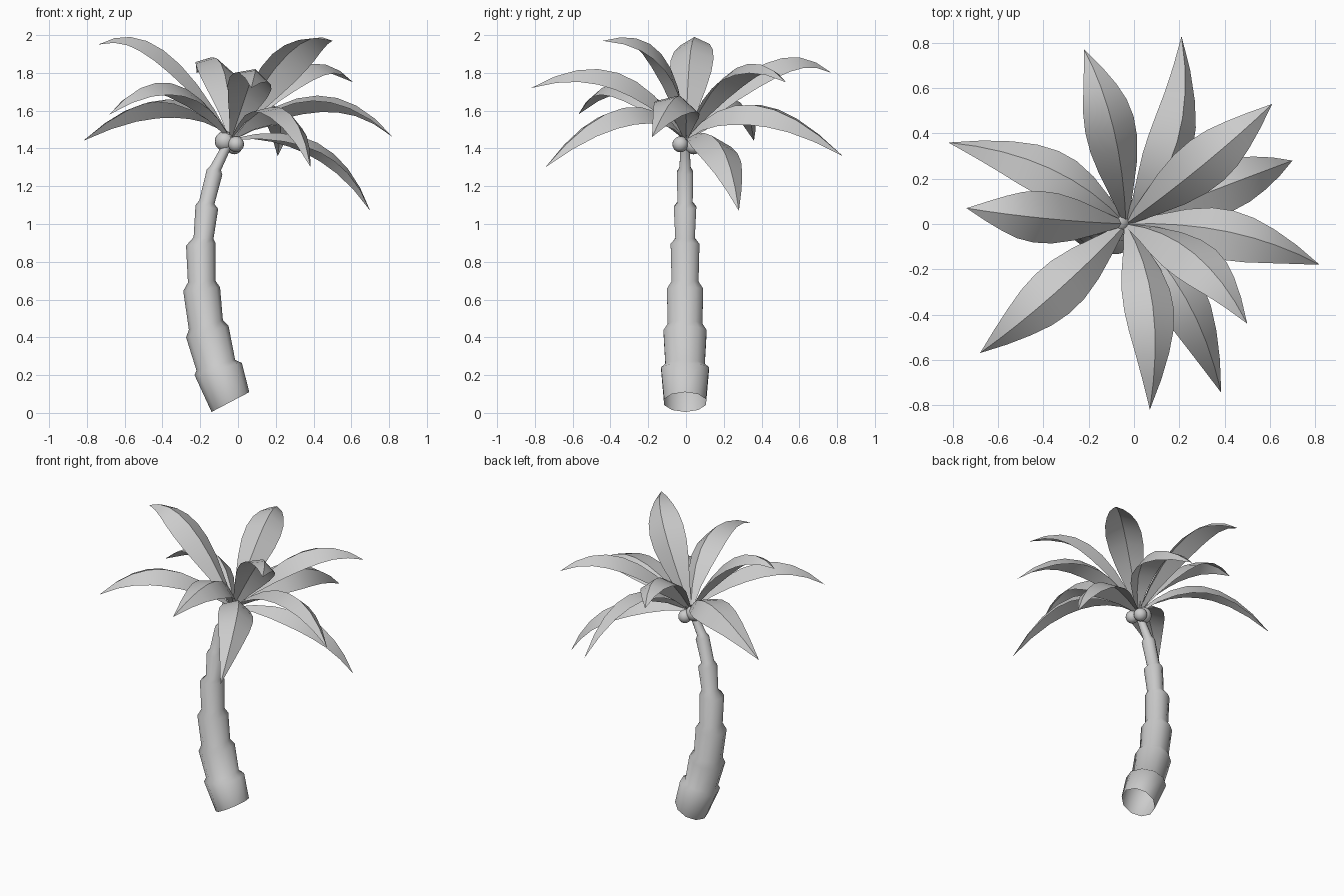
import bpy, bmesh, math
from mathutils import Vector

if "Cube" in bpy.data.objects:
    bpy.data.objects.remove(bpy.data.objects["Cube"])

grey = bpy.data.materials.new("plain_grey")
grey.diffuse_color = (0.6, 0.6, 0.6, 1)
grey.use_nodes = True
grey.node_tree.nodes["Principled BSDF"].inputs["Base Color"].default_value = grey.diffuse_color


def finish(name, bm, angle):
    mesh = bpy.data.meshes.new(name)
    bm.to_mesh(mesh)
    bm.free()
    mesh.materials.append(grey)
    ob = bpy.data.objects.new(name, mesh)
    bpy.context.collection.objects.link(ob)
    bpy.ops.object.select_all(action='DESELECT')
    ob.select_set(True)
    bpy.context.view_layer.objects.active = ob
    bpy.ops.object.shade_smooth_by_angle(angle=math.radians(angle))
    return ob


# Trunk: stepped rings, open below, each given by its left and right end (x, z)
RINGS = [
    ((-0.14, 0.005), (0.06, 0.11)), ((-0.23, 0.20), (0.02, 0.265)),
    ((-0.22, 0.225), (-0.015, 0.28)), ((-0.275, 0.40), (-0.05, 0.46)),
    ((-0.26, 0.44), (-0.08, 0.49)), ((-0.29, 0.645), (-0.095, 0.665)),
    ((-0.265, 0.69), (-0.12, 0.70)), ((-0.275, 0.885), (-0.12, 0.90)),
    ((-0.235, 0.93), (-0.13, 0.92)), ((-0.225, 1.10), (-0.105, 1.08)),
    ((-0.205, 1.125), (-0.125, 1.105)), ((-0.165, 1.29), (-0.083, 1.26)),
    ((-0.145, 1.31), (-0.09, 1.285)), ((-0.055, 1.47), (-0.015, 1.45)),
]
SIDES = 10
bm = bmesh.new()
loops = []
for (lx, lz), (rx, rz) in RINGS:
    left, right = Vector((lx, -0.005, lz)), Vector((rx, -0.005, rz))
    centre, arm = (left + right) / 2, (right - left) / 2
    side = Vector((0, arm.length * 1.03, 0))
    angles = [2 * math.pi * i / SIDES for i in range(SIDES)]
    loops.append([bm.verts.new(centre + arm * math.cos(a) + side * math.sin(a)) for a in angles])
for a, b in zip(loops, loops[1:]):
    for i in range(SIDES):
        j = (i + 1) % SIDES
        bm.faces.new((a[i], a[j], b[j], b[i]))
bm.faces.new(loops[-1])
finish("trunk", bm, 70)

# Fronds: folded blades bent along an arc, given by arc middle and tip
CROWN = Vector((-0.035, 0.0, 1.45))
FRONDS = [
    ((-0.37, 0.245, 1.66), (-0.82, 0.36, 1.44)),
    ((-0.09, 0.42, 1.85), (-0.22, 0.77, 1.80)),
    ((0.19, 0.36, 1.63), (0.21, 0.83, 1.36)),
    ((0.31, 0.265, 1.825), (0.61, 0.53, 1.75)),
    ((0.42, 0.175, 1.43), (0.70, 0.28, 1.07)),
    ((0.42, -0.035, 1.68), (0.82, -0.18, 1.46)),
    ((0.265, -0.13, 1.90), (0.50, -0.44, 1.97)),
    ((0.23, -0.33, 1.615), (0.385, -0.745, 1.30)),
    ((0.083, -0.36, 1.80), (0.07, -0.82, 1.72)),
    ((-0.352, -0.308, 1.745), (-0.68, -0.57, 1.58)),
    ((-0.395, 0.025, 1.92), (-0.74, 0.07, 1.95)),
]
WIDTHS = [0.08, 0.45, 0.78, 0.97, 1.0, 0.9, 0.68, 0.38, 0.0]
HALF_WIDTH, DROP = 0.115, 0.06


def frond(name, middle, tip):
    middle, tip = Vector(middle), Vector(tip)
    control = 2 * middle - (CROWN + tip) / 2
    chord = (tip - CROWN).normalized()
    bulge = middle - (CROWN + tip) / 2
    across = chord.cross(bulge - chord * bulge.dot(chord)).normalized()
    bm = bmesh.new()
    rows = []
    for k, w in enumerate(WIDTHS):
        t = k / (len(WIDTHS) - 1)
        p = CROWN * (1 - t) ** 2 + control * 2 * t * (1 - t) + tip * t * t
        tangent = (control - CROWN) * (1 - t) + (tip - control) * t
        inward = tangent.cross(across).normalized()
        if inward.dot(bulge) > 0:
            inward.negate()
        rib = bm.verts.new(p)
        if w == 0:
            rows.append((rib, rib, rib))
            continue
        edges = [bm.verts.new(p + across * s * w * HALF_WIDTH + inward * DROP * w) for s in (-1, 1)]
        rows.append((edges[0], rib, edges[1]))
    for a, b in zip(rows, rows[1:]):
        for i in (0, 1):
            corners = [a[i], b[i], b[i + 1], a[i + 1]]
            bm.faces.new(list(dict.fromkeys(corners)))
    # Front side of the blade faces out of the arc
    bm.normal_update()
    if sum(f.normal.dot(bulge) for f in bm.faces) < 0:
        bmesh.ops.reverse_faces(bm, faces=bm.faces[:])
    finish(name, bm, 32)


for n, (middle, tip) in enumerate(FRONDS):
    frond(f"frond_{n + 1}", middle, tip)

# Coconuts under the crown
COCONUTS = [(-0.07, 0.01, 1.438, 0.053), (-0.01, -0.03, 1.422, 0.042), (-0.02, 0.04, 1.412, 0.043)]
for n, (x, y, z, r) in enumerate(COCONUTS):
    bm = bmesh.new()
    bmesh.ops.create_uvsphere(bm, u_segments=16, v_segments=10, radius=r)
    bmesh.ops.translate(bm, vec=(x, y, z), verts=bm.verts[:])
    finish(f"coconut_{n + 1}", bm, 40)
